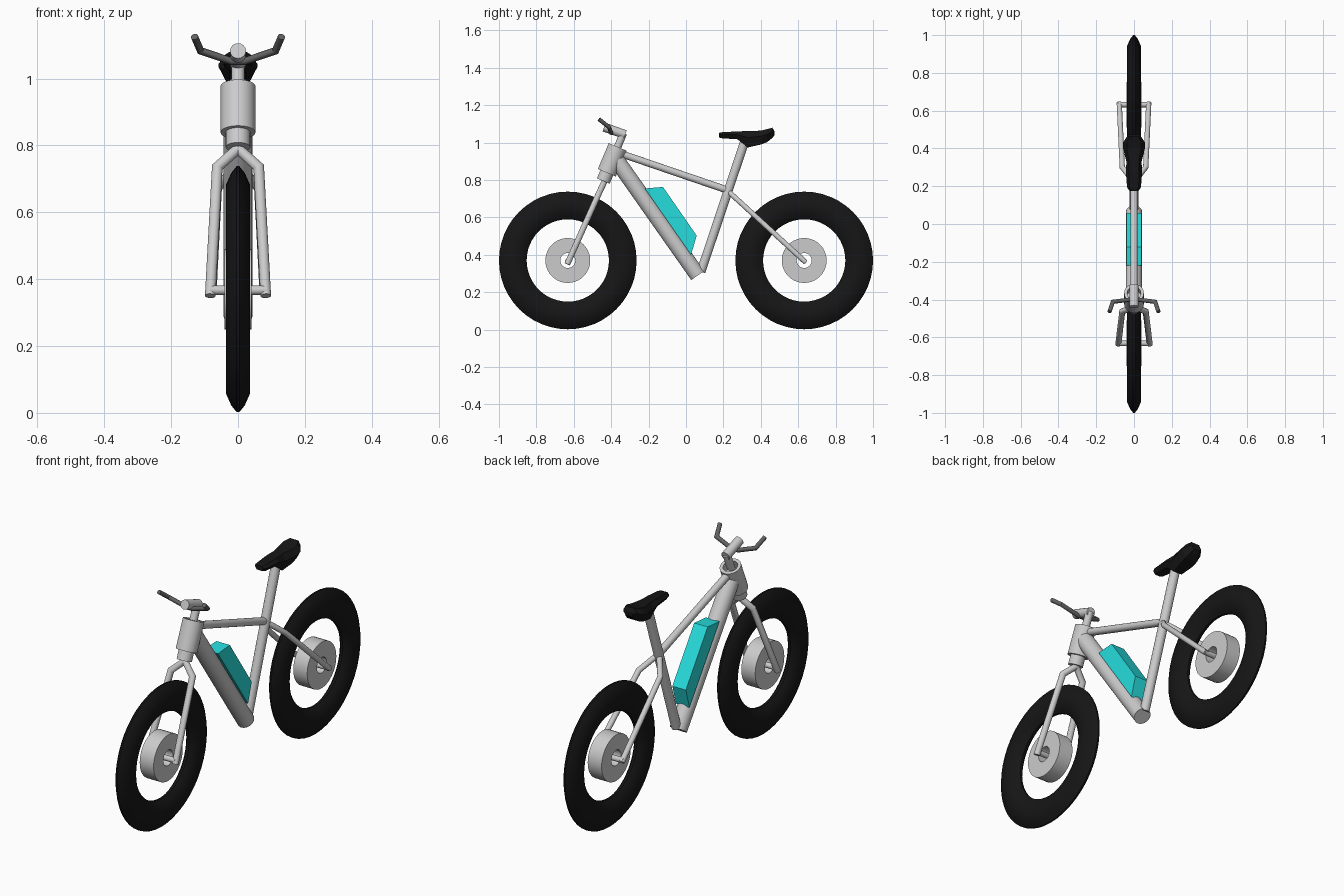
import bpy, bmesh, math
from mathutils import Vector

if "Cube" in bpy.data.objects:
    bpy.data.objects.remove(bpy.data.objects["Cube"])


def material(name, rgb):
    m = bpy.data.materials.new(name)
    m.diffuse_color = (*rgb, 1)
    m.use_nodes = True
    m.node_tree.nodes["Principled BSDF"].inputs["Base Color"].default_value = m.diffuse_color
    return m


BLACK = material("black rubber", (0.008, 0.008, 0.008))
DARK = material("dark metal", (0.12, 0.12, 0.12))
CYAN = material("cyan", (0.02, 0.72, 0.72))


def finish(name, bm, mat=None, smooth=None):
    bmesh.ops.recalc_face_normals(bm, faces=bm.faces)
    me = bpy.data.meshes.new(name)
    bm.to_mesh(me)
    bm.free()
    ob = bpy.data.objects.new(name, me)
    bpy.context.collection.objects.link(ob)
    if mat:
        me.materials.append(mat)
    if smooth:
        bpy.ops.object.select_all(action='DESELECT')
        ob.select_set(True)
        bpy.context.view_layer.objects.active = ob
        bpy.ops.object.shade_smooth_by_angle(angle=math.radians(smooth))
    return ob


def bridge(bm, rings, closed=False):
    """Skin a list of equal vertex rings."""
    n = len(rings[0])
    pairs = list(zip(rings, rings[1:])) + ([(rings[-1], rings[0])] if closed else [])
    for a, b in pairs:
        for i in range(n):
            j = (i + 1) % n
            bm.faces.new((a[i], a[j], b[j], b[i]))
    if not closed:
        bm.faces.new(rings[0])
        bm.faces.new(rings[-1])


def lathe(name, profile, origin, axis, segs=32, mat=None, smooth=30):
    """Spin a closed (radius, along) profile about an axis."""
    bm = bmesh.new()
    q = Vector(axis).to_track_quat('Z', 'Y')
    rings = []
    for r, h in profile:
        rings.append([bm.verts.new(Vector(origin) + q @ Vector(
            (r * math.cos(t), r * math.sin(t), h)))
            for t in (2 * math.pi * k / segs for k in range(segs))])
    bridge(bm, rings, closed=True)
    return finish(name, bm, mat, smooth)


def tube(name, pts, r, mat=None, segs=16):
    """Capped round tube along a polyline, mitred at the bends."""
    bm = bmesh.new()
    p = [Vector(v) for v in pts]
    d = [(b - a).normalized() for a, b in zip(p, p[1:])]
    side = d[0].orthogonal().normalized()
    up = d[0].cross(side)
    base = [p[0] + r * (math.cos(t) * side + math.sin(t) * up)
            for t in (2 * math.pi * k / segs for k in range(segs))]
    rings = [base]
    for i in range(1, len(p)):
        n = (d[i - 1] + d[min(i, len(d) - 1)]).normalized()
        base = [v + d[i - 1] * ((p[i] - v).dot(n) / d[i - 1].dot(n)) for v in base]
        rings.append(base)
    bridge(bm, [[bm.verts.new(v) for v in ring] for ring in rings])
    return finish(name, bm, mat, 40)


# Wheels: tyre, hub ring and axle
half = [(0.368, 0.004), (0.348, 0.02), (0.312, 0.036), (0.275, 0.036), (0.238, 0.022), (0.22, 0.006)]
tyre = half + [(r, -x) for r, x in reversed(half)]
hub = [(0.12, 0.04), (0.12, -0.04), (0.04, -0.04), (0.04, 0.04)]
for name, y in (("front", -0.632), ("rear", 0.632)):
    c = (0, y, 0.37)
    lathe(name + "_tyre", tyre, c, (1, 0, 0), 48, BLACK, 25)
    lathe(name + "_hub", hub, c, (1, 0, 0), 40)
    tube(name + "_axle", [(-0.085, y, 0.367), (0.085, y, 0.367)], 0.014)

# Fork legs and rear stays, one per side
for side, s in (("left", 1), ("right", -1)):
    tube(side + "_fork_leg", [(0, -0.437, 0.79), (0.062 * s, -0.463, 0.735),
                              (0.083 * s, -0.635, 0.35)], 0.016)
    tube(side + "_rear_stay", [(0, 0.22, 0.745), (0.062 * s, 0.30, 0.672),
                               (0.078 * s, 0.64, 0.36)], 0.014)

# Head tube, open at the top, with the lower collar
steer = Vector((0, 0.39, 0.92)).normalized()
top = Vector((0, -0.365, 0.977))
lathe("head_tube", [(0.052, 0), (0.052, -0.15), (0.036, -0.15), (0.036, 0)], top, steer)
tube("head_collar", [top - steer * 0.198, top - steer * 0.05], 0.037, segs=24)

# Stem: riser then short forward clamp
tube("stem_riser", [top - steer * 0.06, (0, -0.335, 1.05)], 0.02)
tube("stem_clamp", [(0, -0.325, 1.043), (0, -0.438, 1.083)], 0.024)

# Handlebar with swept, raised grips
arm = [(0.02, -0.40, 1.052), (0.112, -0.412, 1.083), (0.13, -0.465, 1.125)]
tube("handlebar", [(-x, y, z) for x, y, z in reversed(arm)] + arm, 0.011, DARK)

# Frame tubes and seat post
tube("down_tube", [(0, -0.37, 0.905), (0, 0.063, 0.29)], 0.043, segs=32)
tube("top_tube", [(0, -0.36, 0.945), (0, 0.225, 0.745)], 0.019)
tube("seat_tube", [(0, 0.08, 0.31), (0, 0.315, 1.01)], 0.024)

# Battery block on the down tube
bm = bmesh.new()
outline = [(-0.22, 0.755), (-0.123, 0.763), (0.057, 0.503), (0.027, 0.40)]
bridge(bm, [[bm.verts.new((x, y, z)) for y, z in outline] for x in (-0.039, 0.039)])
finish("battery", bm, CYAN)

# Saddle lofted from (y, half width, bottom, top) stations
bm = bmesh.new()
stations = [(0.176, 0.025, 1.028, 1.052), (0.195, 0.037, 1.023, 1.056), (0.275, 0.043, 1.018, 1.060),
            (0.33, 0.04, 0.974, 1.062), (0.40, 0.058, 0.99, 1.064),
            (0.432, 0.058, 1.002, 1.072), (0.462, 0.038, 1.025, 1.080), (0.473, 0.028, 1.04, 1.06)]
rings = []
for y, w, lo, hi in stations:
    mid = lo + 0.6 * (hi - lo)
    section = [(-w, mid), (-0.65 * w, hi), (0.65 * w, hi), (w, mid), (0.6 * w, lo), (-0.6 * w, lo)]
    rings.append([bm.verts.new((x, y, z)) for x, z in section])
bridge(bm, rings)
finish("saddle", bm, BLACK)
